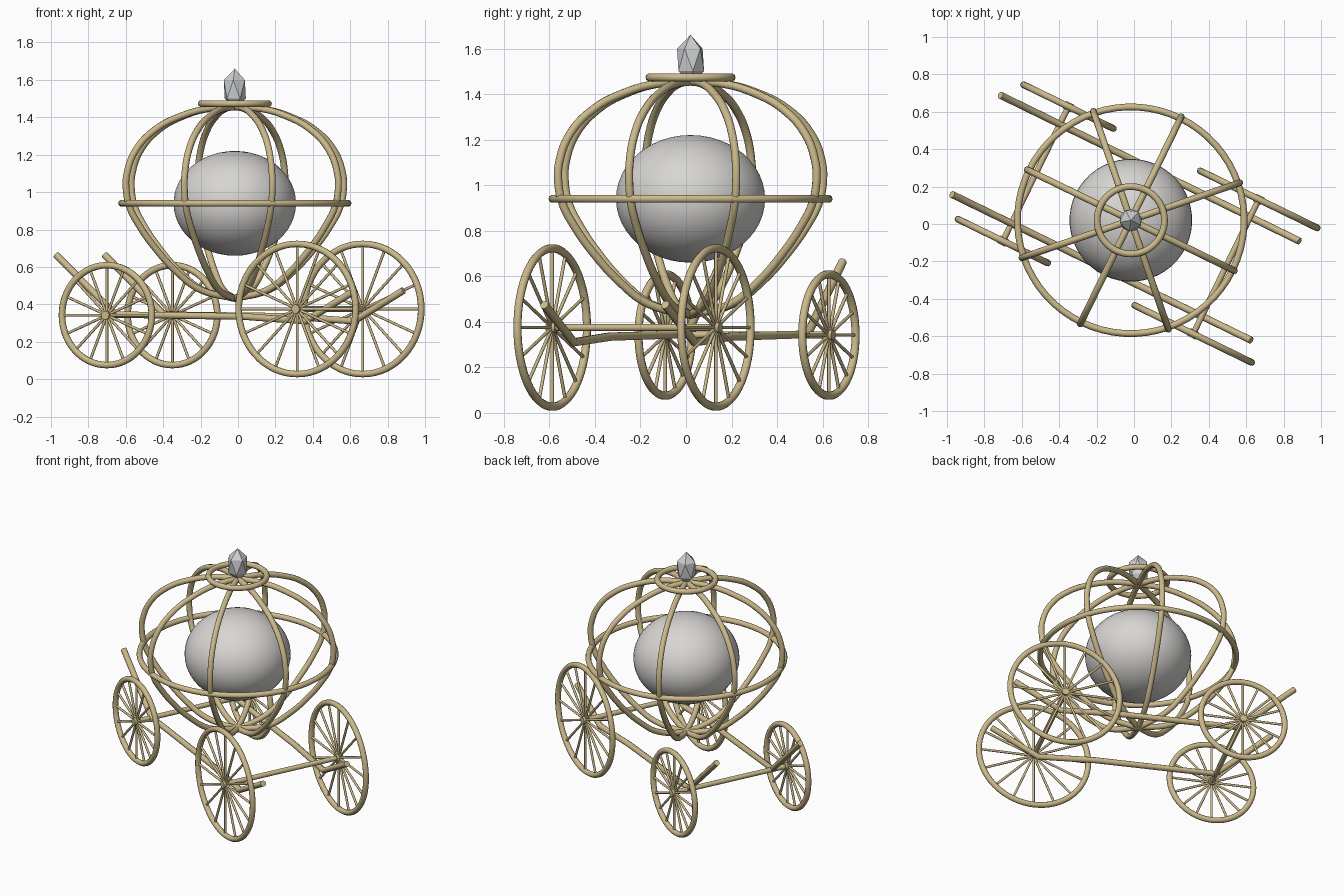
import bpy, bmesh, math
from mathutils import Matrix, Vector

if "Cube" in bpy.data.objects:
    bpy.data.objects.remove(bpy.data.objects["Cube"], do_unlink=True)

# The carriage is modelled along x, then turned about its own axis
FRAME = Matrix.Translation((-0.017, 0.02, 0)) @ Matrix.Rotation(math.radians(-26), 4, 'Z')
TUBE = 0.018


def material(name, rgb):
    m = bpy.data.materials.new(name)
    m.use_nodes = True
    m.diffuse_color = (*rgb, 1)
    m.node_tree.nodes["Principled BSDF"].inputs["Base Color"].default_value = (*rgb, 1)
    return m


GOLD = material("pale gold", (0.60, 0.49, 0.26))
PEARL = material("pearl grey", (0.68, 0.67, 0.65))
CRYSTAL = material("crystal grey", (0.62, 0.63, 0.64))


def finish(obj, mat, smooth=True):
    obj.data.materials.append(mat)
    obj.matrix_world = FRAME @ obj.matrix_basis
    bpy.ops.object.select_all(action='DESELECT')
    obj.select_set(True)
    bpy.context.view_layer.objects.active = obj
    if obj.type == 'CURVE':
        bpy.ops.object.convert(target='MESH')
    if smooth:
        bpy.ops.object.shade_smooth_by_angle(angle=math.radians(50))


def tubes(name, paths, radius, kind='POLY', closed=False):
    """One object made of round tubes along the given paths."""
    curve = bpy.data.curves.new(name, 'CURVE')
    curve.dimensions = '3D'
    curve.bevel_depth = radius
    curve.bevel_resolution = 3
    curve.use_fill_caps = True
    curve.resolution_u = 5
    for path in paths:
        s = curve.splines.new(kind)
        pts = s.bezier_points if kind == 'BEZIER' else s.points
        pts.add(len(path) - 1)
        for p, co in zip(pts, path):
            if kind == 'BEZIER':
                p.co = co
                p.handle_left_type = p.handle_right_type = 'AUTO'
            else:
                p.co = (*co, 1)
        s.use_cyclic_u = closed
    obj = bpy.data.objects.new(name, curve)
    bpy.context.collection.objects.link(obj)
    finish(obj, GOLD)


def circle(radius, z, n=64):
    angles = [2 * math.pi * i / n for i in range(n)]
    return [(radius * math.cos(a), radius * math.sin(a), z) for a in angles]


def wheel(name, x, y, z, radius, count=16):
    centre = Vector((x, y, z))
    upright = [centre + Vector((p[0], 0, p[1])) for p in circle(radius - TUBE, 0)]
    tubes(name + "_rim", [upright], TUBE, closed=True)
    ends = [centre + Vector((p[0], 0, p[1])) for p in circle(radius - TUBE, 0, count)]
    tubes(name + "_spokes", [[centre, e] for e in ends], 0.0075)
    tubes(name + "_hub", [[(x, y - 0.022, z), (x, y + 0.022, z)]], 0.024)


# Wheels and axles
for end, x, z, radius in (("large", 0.566, 0.375, 0.366), ("small", -0.566, 0.342, 0.285)):
    for side, y in (("left", 0.4), ("right", -0.4)):
        wheel(f"{end}_{side}_wheel", x, y, z, radius)
    tubes(end + "_axle", [[(x, -0.4, z), (x, 0.4, z)]], 0.016)

# Side shafts with upturned ends
shaft = [(-0.92, 0.665), (-0.566, 0.345), (0.2, 0.335), (0.565, 0.31), (0.86, 0.475)]
for side, y in (("left", 0.295), ("right", -0.295)):
    tubes(side + "_shaft", [[(x, y, z) for x, z in shaft]], 0.019)

# Cage of eight ribs
rib = [(0, 1.455), (0.16, 1.445), (0.31, 1.405), (0.45, 1.335), (0.56, 1.225), (0.61, 1.1),
       (0.615, 1.02), (0.595, 0.92), (0.54, 0.82), (0.45, 0.7), (0.33, 0.575), (0.2, 0.48),
       (0, 0.43)]
ribs = []
for i in range(8):
    a = i * math.pi / 4
    ribs.append([(r * math.cos(a), r * math.sin(a), z) for r, z in rib])
tubes("cage_ribs", ribs, TUBE, kind='BEZIER')
tubes("waist_ring", [circle(0.606, 0.94)], TUBE, closed=True)
tubes("crown_ring", [circle(0.18, 1.473)], TUBE, closed=True)

# Cabin ball
bpy.ops.mesh.primitive_uv_sphere_add(segments=48, ring_count=24, location=(0, 0, 0.94))
ball = bpy.context.object
ball.name = "cabin_ball"
ball.scale = (0.328, 0.328, 0.28)
finish(ball, PEARL)

# Faceted crystal finial
bpy.ops.mesh.primitive_ico_sphere_add(subdivisions=1, location=(0, 0, 1.55))
finial = bpy.context.object
finial.name = "crystal_finial"
finial.scale = (0.067, 0.067, 0.11)
finish(finial, CRYSTAL, smooth=False)
